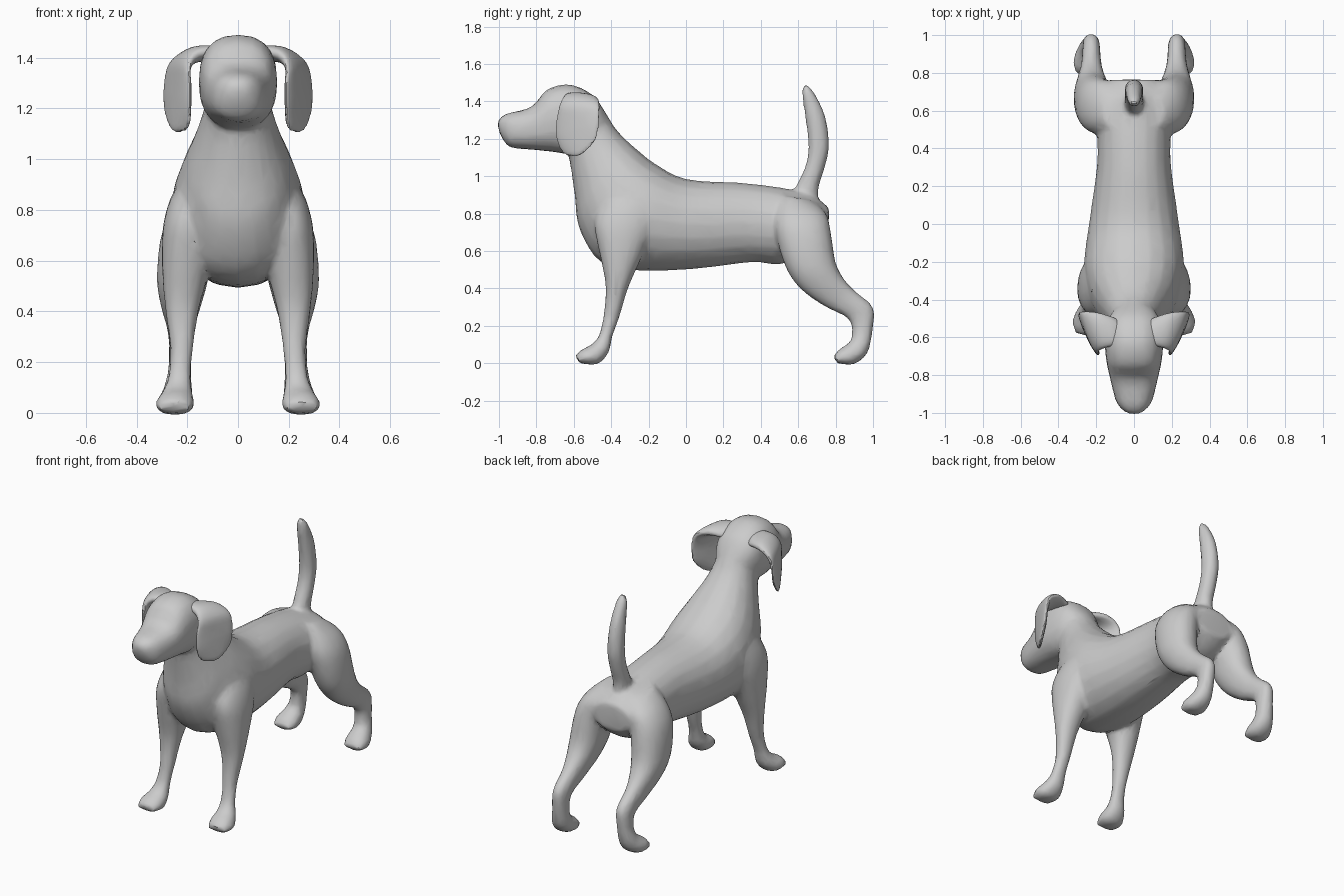
import bpy, bmesh, math
from mathutils import Vector

SEGS = 20


def smooth_path(rings, steps=4):
    """Catmull-Rom interpolation of rings, each a tuple of three vectors."""
    out = []
    for i in range(len(rings) - 1):
        quad = [rings[max(i - 1, 0)], rings[i], rings[i + 1], rings[min(i + 2, len(rings) - 1)]]
        for k in range(steps):
            t = k / steps
            out.append(tuple(
                0.5 * (2 * b + (c - a) * t + (2 * a - 5 * b + 4 * c - d) * t * t
                       + (3 * b - a - 3 * c + d) * t ** 3)
                for a, b, c, d in zip(*quad)))
    out.append(rings[-1])
    return out


def loft(bm, rings, power=1.0, side=1):
    """Skin rings given by two opposite edge points and a half-width vector."""
    loops = []
    for a, b, w in smooth_path(rings):
        mid, half = (a + b) / 2, (a - b) / 2
        loop = []
        for i in range(SEGS):
            ang = 2 * math.pi * i / SEGS
            c, s = math.cos(ang), math.sin(ang)
            p = mid + half * math.copysign(abs(c) ** power, c) + w * math.copysign(abs(s) ** power, s)
            loop.append(bm.verts.new((p.x * side, p.y, p.z)))
        loops.append(loop)
    faces = [bm.faces.new((p[i], p[(i + 1) % SEGS], q[(i + 1) % SEGS], q[i]))
             for p, q in zip(loops, loops[1:]) for i in range(SEGS)]
    faces += [bm.faces.new(loops[0]), bm.faces.new(loops[-1])]
    bmesh.ops.recalc_face_normals(bm, faces=faces)


def side_rings(table):
    """Rows: y, z of one edge, y, z of the other, centre x, half-width."""
    return [(Vector((x, y1, z1)), Vector((x, y2, z2)), Vector((w, 0, 0)))
            for y1, z1, y2, z2, x, w in table]


def finish(name, bm, voxel, ratio, iterations):
    """Fuse overlapping volumes into one skin and facet it."""
    mesh = bpy.data.meshes.new(name)
    bm.to_mesh(mesh)
    bm.free()
    ob = bpy.data.objects.new(name, mesh)
    bpy.context.collection.objects.link(ob)
    m = ob.modifiers.new("fuse", 'REMESH')
    m.mode, m.voxel_size = 'VOXEL', voxel
    m = ob.modifiers.new("soften", 'SMOOTH')
    m.factor, m.iterations = 0.5, iterations
    m = ob.modifiers.new("facet", 'DECIMATE')
    m.ratio = ratio
    bpy.ops.object.select_all(action='DESELECT')
    ob.select_set(True)
    bpy.context.view_layer.objects.active = ob
    bpy.ops.object.convert(target='MESH')
    bpy.ops.object.shade_smooth_by_angle(angle=math.radians(30))
    return ob


body = bmesh.new()

# Trunk and neck, rump to nape
loft(body, side_rings([
    (0.765, 0.83, 0.76, 0.66, 0, 0.13),
    (0.67, 0.90, 0.66, 0.58, 0, 0.18),
    (0.50, 0.94, 0.50, 0.53, 0, 0.195),
    (0.29, 0.965, 0.35, 0.54, 0, 0.195),
    (0.00, 0.985, 0.05, 0.505, 0, 0.235),
    (-0.17, 1.07, -0.25, 0.495, 0, 0.265),
    (-0.27, 1.15, -0.455, 0.54, 0, 0.245),
    (-0.33, 1.205, -0.57, 0.72, 0, 0.20),
    (-0.38, 1.26, -0.595, 0.90, 0, 0.16),
    (-0.43, 1.34, -0.615, 1.04, 0, 0.13),
    (-0.49, 1.41, -0.63, 1.12, 0, 0.12)]), 0.95)

# Head, nape to muzzle
loft(body, side_rings([
    (-0.43, 1.34, -0.50, 1.15, 0, 0.11),
    (-0.50, 1.435, -0.55, 1.14, 0, 0.145),
    (-0.62, 1.49, -0.63, 1.12, 0, 0.155),
    (-0.74, 1.465, -0.71, 1.13, 0, 0.147),
    (-0.81, 1.385, -0.80, 1.14, 0, 0.13),
    (-0.87, 1.355, -0.87, 1.145, 0, 0.115),
    (-0.94, 1.34, -0.94, 1.155, 0, 0.095),
    (-0.985, 1.32, -0.975, 1.19, 0, 0.065),
    (-1.008, 1.29, -1.0, 1.24, 0, 0.03)]), 0.82)

# Tail
loft(body, side_rings([
    (0.55, 0.88, 0.71, 0.84, 0, 0.05),
    (0.60, 0.97, 0.71, 0.94, 0, 0.05),
    (0.64, 1.06, 0.74, 1.04, 0, 0.05),
    (0.655, 1.16, 0.765, 1.16, 0, 0.05),
    (0.64, 1.30, 0.745, 1.32, 0, 0.045),
    (0.622, 1.42, 0.69, 1.44, 0, 0.035),
    (0.62, 1.48, 0.65, 1.49, 0, 0.02)]))

front_leg = side_rings([
    (-0.40, 0.96, -0.20, 0.95, 0.12, 0.06),
    (-0.45, 0.87, -0.16, 0.87, 0.165, 0.09),
    (-0.49, 0.75, -0.17, 0.73, 0.195, 0.10),
    (-0.465, 0.60, -0.24, 0.56, 0.205, 0.095),
    (-0.43, 0.42, -0.31, 0.40, 0.22, 0.067),
    (-0.44, 0.26, -0.355, 0.25, 0.222, 0.045),
    (-0.465, 0.15, -0.395, 0.14, 0.23, 0.045),
    (-0.505, 0.10, -0.415, 0.055, 0.24, 0.06),
    (-0.555, 0.075, -0.475, -0.005, 0.248, 0.077),
    (-0.592, 0.04, -0.57, 0.0, 0.25, 0.06)])

hind_leg = side_rings([
    (0.50, 0.90, 0.68, 0.87, 0.09, 0.07),
    (0.48, 0.81, 0.75, 0.80, 0.15, 0.10),
    (0.48, 0.70, 0.775, 0.70, 0.195, 0.108),
    (0.53, 0.52, 0.80, 0.54, 0.218, 0.102),
    (0.61, 0.40, 0.845, 0.45, 0.225, 0.08),
    (0.74, 0.305, 0.905, 0.385, 0.226, 0.056),
    (0.87, 0.235, 1.0, 0.30, 0.226, 0.046),
    (0.885, 0.14, 1.0, 0.19, 0.23, 0.046),
    (0.865, 0.105, 0.97, 0.055, 0.24, 0.06),
    (0.82, 0.075, 0.895, -0.005, 0.248, 0.075),
    (0.785, 0.035, 0.81, 0.0, 0.25, 0.06)])

# Legs, both sides
for side in (1, -1):
    loft(body, front_leg, 0.92, side)
    loft(body, hind_leg, 0.92, side)
finish("dog_body", body, 0.014, 0.16, 5)

# Hanging ears: front edge, back edge, half-thickness vector
flap = [((0.08, -0.64, 1.43), (0.09, -0.50, 1.40), (0, 0, 0.03)),
        ((0.16, -0.66, 1.415), (0.18, -0.47, 1.41), (0.012, 0, 0.03)),
        ((0.195, -0.68, 1.37), (0.26, -0.46, 1.37), (0.025, 0.01, 0.016)),
        ((0.19, -0.695, 1.29), (0.285, -0.465, 1.29), (0.026, 0.012, 0)),
        ((0.19, -0.695, 1.21), (0.285, -0.48, 1.20), (0.025, 0.012, 0)),
        ((0.195, -0.67, 1.14), (0.265, -0.54, 1.13), (0.022, 0.01, 0)),
        ((0.21, -0.64, 1.11), (0.245, -0.58, 1.105), (0.013, 0.006, 0))]
ear = [tuple(Vector(v) for v in ring) for ring in flap]
for name, side in (("left_ear", 1), ("right_ear", -1)):
    bm = bmesh.new()
    loft(bm, ear, 0.9, side)
    finish(name, bm, 0.009, 0.2, 3)
